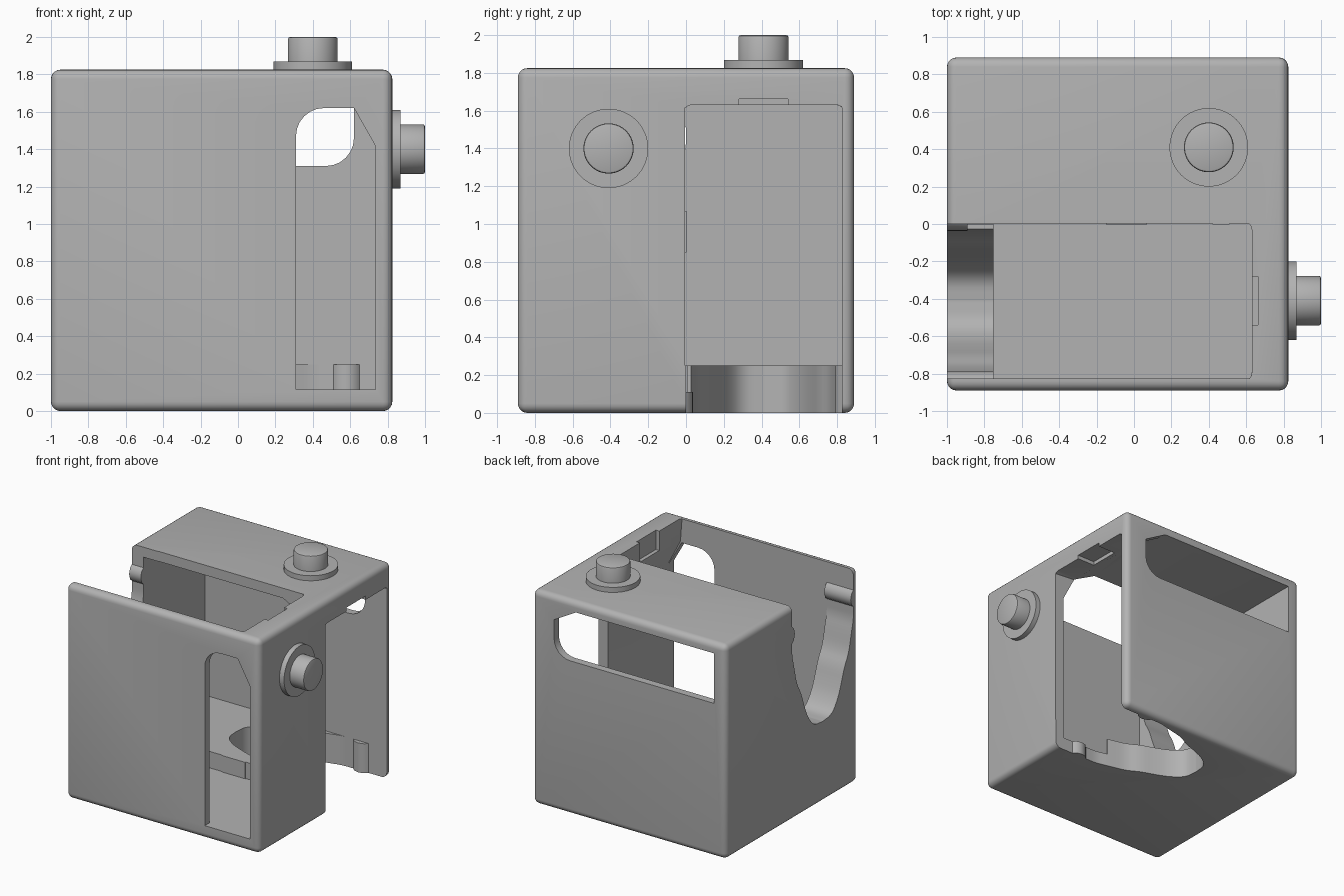
import bpy, bmesh, math
from mathutils import Matrix, Vector

old = bpy.data.objects.get("Cube")
if old:
    bpy.data.objects.remove(old)

S = 1.825          # housing width and height
D = 0.89           # half depth
# Half turn that carries the front half onto the back half
TURN = Matrix(((0, 0, 1, -1), (0, -1, 0, 0), (1, 0, 0, 1), (0, 0, 0, 1)))

grey = bpy.data.materials.new("plain grey")
grey.use_nodes = True
grey.diffuse_color = (0.45, 0.45, 0.45, 1)
grey.node_tree.nodes["Principled BSDF"].inputs["Base Color"].default_value = (0.45, 0.45, 0.45, 1)


def finish(name, bm):
    bmesh.ops.recalc_face_normals(bm, faces=bm.faces)
    mesh = bpy.data.meshes.new(name)
    bm.to_mesh(mesh)
    bm.free()
    mesh.materials.append(grey)
    ob = bpy.data.objects.new(name, mesh)
    bpy.context.collection.objects.link(ob)
    return ob


def prism(name, outline, axis, lo, hi, soften=None):
    """Extrude a 2D outline along x or y; soften picks edges to round."""
    bm = bmesh.new()
    place = (lambda a, b: (lo, a, b)) if axis == "x" else (lambda a, b: (a, lo, b))
    face = bm.faces.new([bm.verts.new(place(a, b)) for a, b in outline])
    new = bmesh.ops.extrude_face_region(bm, geom=[face])["geom"]
    step = Vector((hi - lo, 0, 0) if axis == "x" else (0, hi - lo, 0))
    bmesh.ops.translate(bm, verts=[v for v in new if isinstance(v, bmesh.types.BMVert)], vec=step)
    if soften:
        edges = [e for e in bm.edges if soften(e)]
        bmesh.ops.bevel(bm, geom=edges, offset=0.035, segments=4, profile=0.5, affect="EDGES")
    return finish(name, bm)


def box(name, x, y, z):
    return prism(name, [(x[0], z[0]), (x[1], z[0]), (x[1], z[1]), (x[0], z[1])], "y", *y)


def rounded(points, times=2):
    """Cut the corners of an open line, keeping its ends."""
    for _ in range(times):
        out = [points[0]]
        for (a, b), (c, d) in zip(points, points[1:]):
            out += [(a * .75 + c * .25, b * .75 + d * .25), (a * .25 + c * .75, b * .25 + d * .75)]
        points = out + [points[-1]]
    return points


def twin(ob, name):
    other = ob.copy()
    other.data = ob.data.copy()
    other.name = name
    other.data.transform(TURN)
    bpy.context.collection.objects.link(other)
    return other


def smooth(ob):
    bpy.ops.object.select_all(action="DESELECT")
    ob.select_set(True)
    bpy.context.view_layer.objects.active = ob
    bpy.ops.object.shade_smooth_by_angle(angle=math.radians(32))


# Housing block with rounded edges
bm = bmesh.new()
bmesh.ops.create_cube(bm, size=1)
bmesh.ops.scale(bm, vec=(S, 2 * D, S), verts=bm.verts)
bmesh.ops.translate(bm, vec=(S / 2 - 1, 0, S / 2), verts=bm.verts)
bmesh.ops.bevel(bm, geom=bm.edges[:], offset=0.05, segments=5, profile=0.5, affect="EDGES")
housing = finish("housing", bm)

# Cavity, with a sloped lip under the opening
cavity = prism("cavity_cutter",
               [(-.75, .11), (.74, .11), (.74, 1.42), (.63, 1.63), (.63, 2.1), (-.75, 2.1)],
               "y", -.825, .004,
               lambda e: all(abs(v.co.x - .63) < .001 for v in e.verts)
               and abs(e.verts[0].co.y - e.verts[1].co.y) < .001)

# Cable cutout in the side wall, with two snap bumps near its mouth
half = rounded([(0, .69), (.12, .70), (.2, .80), (.25, .92), (.29, 1.04), (.35, 1.14),
                (.385, 1.3), (.4125, 1.4), (.4125, 1.51)])
half += [(.39, 1.53), (.379, 1.56), (.376, 1.58), (.379, 1.6), (.39, 1.63), (.4125, 1.65), (.4125, 2.1)]
outline = [(-.4125 + d, z) for d, z in half] + [(-.4125 - d, z) for d, z in reversed(half[1:])]
cutout = prism("cutout_cutter", outline, "x", -1.1, -.74)

# Window in the large face, one big rounded corner
R = .15
corner = [(.31 + R - R * math.sin(t * math.pi / 12), 1.62 - R + R * math.cos(t * math.pi / 12))
          for t in range(7)]
window = prism("window_cutter", corner + [(.31, .114), (.736, .114), (.736, 1.415), (.62, 1.62)],
               "y", -1, -.8)

# Latch notch in the lip, and relief behind the inner snap bump
notch = box("notch_cutter", (.6, .662), (-.54, -.28), (1.66, 2.1))
relief = box("relief_cutter", (-.89, -.7), (-.1, .05), (1.3, 1.735))

cutters = [cavity, cutout, window, notch, relief]
cutters += [twin(c, c.name + "_back") for c in cutters]
bpy.context.view_layer.objects.active = housing
for c in cutters:
    c.hide_render = True
    mod = housing.modifiers.new(c.name, "BOOLEAN")
    mod.operation = "DIFFERENCE"
    mod.solver = "EXACT"
    mod.object = c
    bpy.ops.object.modifier_apply(modifier=mod.name)
for c in cutters:
    bpy.data.objects.remove(c)
smooth(housing)

# Small ledge beside each cable cutout
ledge = box("front_ledge", (-.9, -.75), (-.09, .003), (.85, 1.07))
twin(ledge, "back_ledge")


# Round stud and collar
def disc(name, radius, x0, x1, edge):
    bm = bmesh.new()
    bmesh.ops.create_cone(bm, cap_ends=True, segments=64, radius1=radius, radius2=radius, depth=x1 - x0)
    rim = [e for e in bm.edges if all(v.co.z > 0 for v in e.verts)]
    if edge:
        bmesh.ops.bevel(bm, geom=rim, offset=edge, segments=2, profile=0.5, affect="EDGES")
    bm.transform(Matrix.Translation(((x0 + x1) / 2, -.41, 1.4)) @ Matrix.Rotation(math.pi / 2, 4, "Y"))
    ob = finish(name, bm)
    smooth(ob)
    return ob


for name, radius, x0, x1, edge in (("collar", .21, .81, .868, 0), ("stud", .133, .85, 1, .012)):
    side = disc("side_" + name, radius, x0, x1, edge)
    twin(side, "top_" + name)
